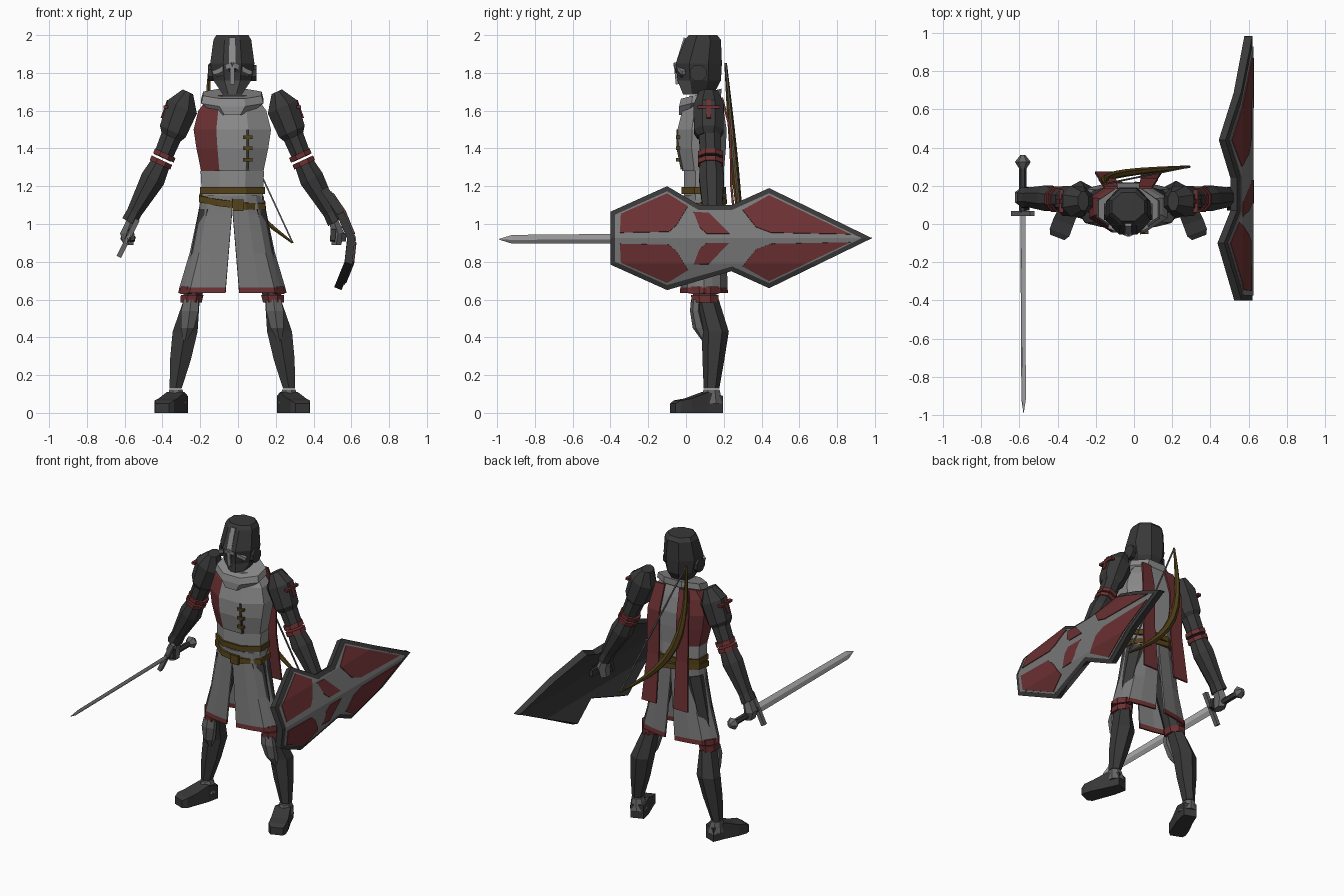
import bpy, bmesh, math
from mathutils import Vector as V

cube = bpy.data.objects.get("Cube")
if cube:
    bpy.data.objects.remove(cube)

CX = -0.03  # body centre line


def material(name, *rgb):
    m = bpy.data.materials.new(name)
    m.use_nodes = True
    m.diffuse_color = (*rgb, 1)
    m.node_tree.nodes["Principled BSDF"].inputs["Base Color"].default_value = (*rgb, 1)
    return m


DARK = material("dark armour", .04, .04, .04)
STEEL = material("dull steel", .13, .13, .13)
CLOTH = material("light grey cloth", .26, .26, .26)
SKIRT = material("grey cloth", .19, .19, .19)
RED = material("deep red", .15, .03, .032)
BROWN = material("brown leather", .09, .055, .01)
BLADE = material("pale steel", .45, .45, .45)


def finish(bm, name, mats, rule=None, normals=True):
    if normals:
        bmesh.ops.recalc_face_normals(bm, faces=bm.faces)
    bm.normal_update()
    if rule:
        for f in bm.faces:
            f.material_index = int(rule(f.calc_center_median(), f.normal))
    me = bpy.data.meshes.new(name)
    bm.to_mesh(me)
    bm.free()
    for m in mats:
        me.materials.append(m)
    ob = bpy.data.objects.new(name, me)
    bpy.context.collection.objects.link(ob)
    return ob


def tube(name, rings, mat, d=(0, 0, 1), u=(0, 1, 0), n=8, turn=.5, rule=None):
    """Loft of n-sided rings (centre, width, depth); depth lies along u."""
    d, u = V(d).normalized(), V(u)
    u = (u - d * u.dot(d)).normalized()
    v = u.cross(d)
    k = 1 / math.cos(math.pi / n) if turn else 1
    bm = bmesh.new()
    loops = []
    for c, a, b in rings:
        angles = [2 * math.pi * (i + turn) / n for i in range(n)]
        loops.append([bm.verts.new(V(c) + v * a * k * math.cos(t) + u * b * k * math.sin(t)) for t in angles])
    for p, q in zip(loops, loops[1:]):
        for i in range(n):
            j = (i + 1) % n
            bm.faces.new((p[i], p[j], q[j], q[i]))
    bm.faces.new(loops[0])
    bm.faces.new(loops[-1])
    return finish(bm, name, mat if isinstance(mat, list) else [mat], rule)


def bar(name, a, b, w, t, mat, u=(0, 1, 0)):
    return tube(name, [(a, w, t), (b, w, t)], mat, V(b) - V(a), u, 4)


def upright(name, rings, mat, n=8, rule=None, **kw):
    """Loft on the body centre line from (z, width, y, depth) rows."""
    return tube(name, [((CX, y, z), w, r) for z, w, y, r in rings], mat, n=n, rule=rule, **kw)


# Torso with red right flank, waist, collar
upright("torso", [(1.28, .165, .09, .11), (1.40, .19, .083, .128), (1.50, .205, .085, .13),
                  (1.60, .18, .09, .11), (1.68, .12, .10, .08)], [CLOTH, RED],
        rule=lambda c, n: c.x < CX - .09)
upright("waist", [(1.13, .16, .095, .105), (1.28, .168, .095, .105)], CLOTH)
upright("collar", [(1.60, .10, .06, .10), (1.65, .165, .075, .115), (1.69, .155, .08, .11)],
        CLOTH, d=(0, -.25, 1))
upright("belt", [(1.16, .172, .095, .118), (1.195, .172, .095, .118)], BROWN)
upright("slung_belt", [(1.10, .178, .095, .122), (1.135, .176, .095, .12)], BROWN, d=(.12, -.12, 1))
bar("buckle", (.0, -.035, 1.07), (.0, -.035, 1.13), .03, .008, BROWN)
bar("chest_seam", (.05, -.044, 1.5), (.05, -.044, 1.40), .007, .006, DARK)
bar("chest_seam_lower", (.05, -.044, 1.40), (.05, -.022, 1.29), .007, .006, DARK)
for z in (1.34, 1.40, 1.46):
    bar("chest_clasp", (.03, -.044, z), (.075, -.042, z), .009, .01, BROWN)

# Helmet
def mask(c, n):
    return n.y < -.5 and c.z < 1.8

upright("helmet", [(1.685, .05, .065, .08), (1.76, .10, .07, .115), (1.85, .117, .068, .122),
                   (1.975, .10, .09, .095), (2.0, .085, .09, .075)], [DARK, STEEL], rule=mask)
bar("nasal_strip", (CX, -.052, 1.83), (CX, -.004, 1.985), .017, .008, CLOTH)
bar("mask_ridge", (CX, -.054, 1.84), (CX, -.044, 1.74), .012, .01, CLOTH)
for s in (-1, 1):
    bar("visor_brow", (CX, -.056, 1.845), (CX + s * .10, -.012, 1.80), .011, .01, CLOTH)
    bar("eye_slit", (CX + s * .015, -.054, 1.815), (CX + s * .085, -.022, 1.785), .009, .006, DARK)
    tube("helmet_disc", [((CX + s * x, .065, 1.80), .043, .043) for x in (.09, .128)], DARK, (1, 0, 0))

# Arms, legs and back drapes, one side at a time
for s, side in ((1, "left_"), (-1, "right_")):
    def P(x, y, z):
        return (CX + s * x, y, z)

    arm, fore = (s * .12, 0, -.26), (s * .17, 0, -.30)
    tube(side + "pauldron", [(P(.235, .12, 1.70), .03, .05), (P(.265, .12, 1.62), .085, .08),
                             (P(.315, .12, 1.49), .075, .078), (P(.325, .12, 1.46), .055, .06)], DARK, arm)
    tube(side + "upper_arm", [(P(.30, .125, 1.52), .058, .06), (P(.37, .13, 1.35), .05, .055)], DARK, arm)
    for x, z in ((.355, 1.375), (.373, 1.338)):
        tube(side + "elbow_band", [(P(x, .13, z), .06, .066), (P(x + .01, .13, z - .025), .06, .066)], RED, arm)
    tube(side + "forearm", [(P(.375, .13, 1.33), .05, .055), (P(.42, .135, 1.24), .065, .066),
                            (P(.52, .14, 1.06), .04, .05), (P(.545, .14, 1.01), .043, .055)], DARK, fore)
    bar(side + "shoulder_cross", P(.352, .06, 1.62), P(.352, .18, 1.62), .008, .012, RED, (s, 0, 0))
    bar(side + "shoulder_cross_stem", P(.338, .12, 1.655), P(.372, .12, 1.56), .012, .008, RED, (s, 0, .4))
    tube(side + "hand", [(P(.535, .14, 1.02), .025, .035), (P(.56, .14, .95), .034, .045),
                         (P(.55, .135, .89), .026, .04)], STEEL, (0, 0, -1), n=6)
    bar(side + "thumb", P(.535, .10, .97), P(.53, .085, .91), .014, .014, DARK)

    tube(side + "thigh", [(P(.10, .10, 1.08), .075, .09), (P(.21, .10, .62), .05, .062)], DARK)
    for z in (.585, .63):
        tube(side + "knee_band", [(P(.218, .10, z), .056, .07), (P(.213, .10, z + .038), .06, .073)], RED)
    tube(side + "shin", [(P(.215, .11, .60), .042, .055), (P(.25, .155, .43), .066, .062),
                         (P(.275, .145, .28), .055, .05), (P(.30, .135, .13), .032, .036)], DARK, n=6)
    tube(side + "knee_plate", [(P(.218, .055, .60), .04, .025), (P(.225, .05, .54), .046, .025),
                               (P(.237, .07, .45), .035, .03), (P(.25, .10, .38), .01, .012)], STEEL, n=6)
    tube(side + "foot", [(P(.275, .18, .045), .042, .045), (P(.30, .10, .055), .05, .055),
                         (P(.34, .01, .038), .055, .038), (P(.36, -.045, .033), .055, .033),
                         (P(.372, -.07, .025), .04, .025)], DARK, (s * .1, -.26, 0), (0, 0, 1), 4)
    tube(side + "ankle_cuff", [(P(.292, .135, .05), .052, .06), (P(.30, .135, .125), .035, .042)], STEEL)

    # Half of the split skirt with a red hem
    bm = bmesh.new()
    grid = []
    for z, w, dep, gap in ((1.15, .165, .112, 0), (1.05, .18, .115, .003), (.85, .205, .12, .02),
                           (.665, .245, .125, .035), (.635, .25, .127, .037)):
        row = []
        for i in range(9):
            t, fold = math.pi * i / 8, 1 - (i % 2) * .12 * (1.15 - z)
            row.append(bm.verts.new(P(gap + w * math.sin(t) ** .8 * fold if 0 < i < 8 else gap,
                                      .095 - dep * math.cos(t) * fold, z)))
        grid.append(row)
    for p, q in zip(grid, grid[1:]):
        for i in range(8):
            bm.faces.new((p[i], p[i + 1], q[i + 1], q[i]))
    skirt = finish(bm, side + "skirt", [SKIRT, RED], lambda c, n: c.z < .66)
    skirt.modifiers.new("cloth", "SOLIDIFY").thickness = .012

    tube(side + "back_drape", [(P(.09, .19, 1.67), .035, .006), (P(.11, .235, 1.50), .045, .006),
                               (P(.11, .24, 1.2), .045, .006), (P(.12, .27, .88), .055, .006)], RED, n=4)

# Bow slung over the back
top, end = V((-.15, .21, 1.85)), V((.29, .30, .90))
steps = [i / 10 for i in range(11)]
tube("bow", [(top.lerp(end, t) + V((-.9, .02, -.42)) * .18 * math.sin(math.pi * t),
              .006 + .017 * math.sin(math.pi * t), .006 + .012 * math.sin(math.pi * t)) for t in steps],
     BROWN, end - top, n=6)
bar("bow_string", top, end, .004, .004, STEEL)

# Sword held forward in the right hand
hx, hz, edge = -.582, .925, V((.45, 0, .9))
tube("sword_blade", [((hx, .05, hz), .008, .03), ((hx + .004, -.92, hz - .006), .007, .026),
                     ((hx + .004, -.99, hz - .006), .001, .002)], BLADE, (0, -1, 0), edge, 4, 0)
tube("sword_grip", [((hx, y, hz), .016, .018) for y in (.30, .06)], DARK, (0, -1, 0), edge, 6)
guard = V((hx, .055, hz))
bar("sword_guard", guard - edge * .11, guard + edge * .11, .013, .014, STEEL)
tube("sword_pommel", [((hx, .36, hz), .012, .012), ((hx, .325, hz), .036, .036),
                      ((hx, .285, hz), .014, .014)], STEEL, (0, -1, 0), edge, 6)

# Curved shield: outlines in (y, z offset) bent to a vertical arc
MID = .925
ARC = [(.63, .54), (.79, .605), (MID, .62), (1.07, .56), (1.21, .465)]


def bend(z):
    for (a, p), (b, q) in zip(ARC, ARC[1:]):
        if z <= b or b == ARC[-1][0]:
            return p + (q - p) * (z - a) / (b - a)


def panel(name, outline, mat, off, thick):
    bm = bmesh.new()
    bm.faces.new([bm.verts.new((0, y, MID + h)) for y, h in outline])
    bmesh.ops.triangulate(bm, faces=bm.faces[:])
    for z, _ in ARC[1:-1]:
        bmesh.ops.bisect_plane(bm, geom=bm.verts[:] + bm.edges[:] + bm.faces[:],
                               plane_co=(0, 0, z), plane_no=(0, 0, 1))
    for v in bm.verts:
        v.co.x = bend(v.co.z) + off
    bm.normal_update()
    bmesh.ops.reverse_faces(bm, faces=[f for f in bm.faces if f.normal.x < 0])
    mod = finish(bm, name, [mat], normals=False).modifiers.new("plate", "SOLIDIFY")
    mod.thickness, mod.offset = thick, -1


def mirrored(half):
    return half + [(y, -h) for y, h in reversed(half) if h]


panel("shield_body", mirrored([(-.40, .14), (-.10, .275), (.07, .175), (.24, .175), (.44, .265), (.985, 0)]),
      DARK, 0, .042)
panel("shield_field", mirrored([(-.375, .125), (-.10, .248), (.065, .15), (.245, .15), (.44, .238), (.93, 0)]),
      SKIRT, .005, .006)
for s in (-1, 1):
    for part, shape in (("front_panel", [(-.35, .03), (-.345, .13), (-.10, .238), (.01, .17), (-.05, .07), (-.09, .035)]),
                        ("rear_panel", [(.30, .15), (.44, .228), (.87, .022), (.45, .03), (.37, .06)]),
                        ("crest", [(.04, .14), (.12, .135), (.11, .08), (.15, .045), (.23, .025),
                                   (.11, .025), (.07, .06), (.08, .10)])):
        panel("shield_" + part, [(y, s * h) for y, h in shape], RED, .01, .006)
for z in (.93, 1.0):
    bar("shield_strap", (.56, .05, z), (.56, .23, z), .022, .012, DARK, (1, 0, 0))
